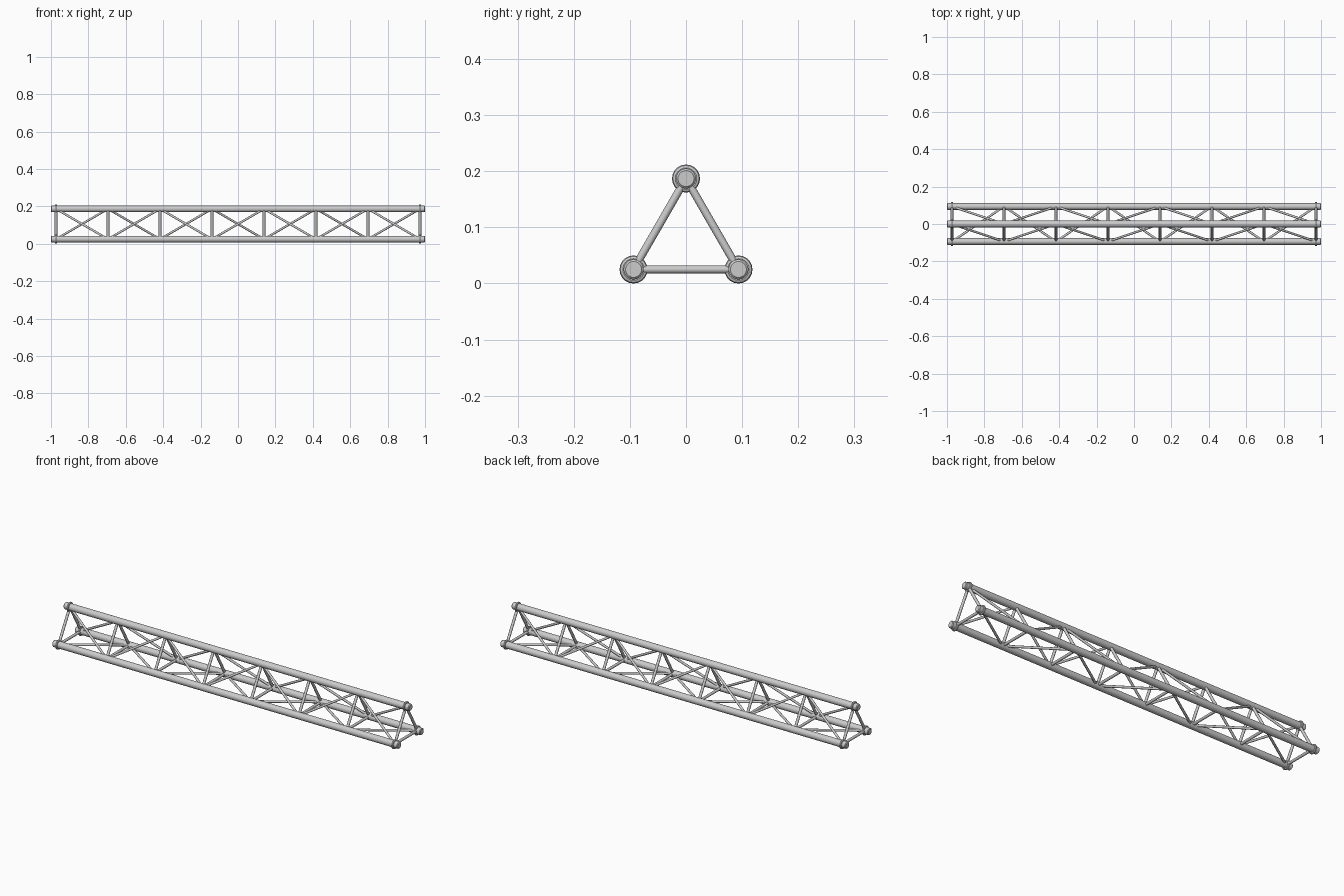
import bpy, bmesh, math
from mathutils import Vector

if "Cube" in bpy.data.objects:
    bpy.data.objects.remove(bpy.data.objects["Cube"])

HALF, END = 1.0, 0.973          # chord half length, end frame position
BAYS = 7
STEP = 2 * END / BAYS
# chord centres (y, z): front, top, back
CHORDS = [(-0.0935, 0.025), (0.0, 0.187), (0.0935, 0.025)]


def point(x, k):
    y, z = CHORDS[k % 3]
    return Vector((x, y, z))


def smooth(ob):
    bpy.ops.object.select_all(action='DESELECT')
    ob.select_set(True)
    bpy.context.view_layer.objects.active = ob
    bpy.ops.object.shade_smooth_by_angle(angle=math.radians(35))


def rod(name, a, b, radius, sides, chamfer=0.0):
    d = b - a
    bpy.ops.mesh.primitive_cylinder_add(vertices=sides, radius=radius, depth=d.length,
                                        location=(a + b) / 2)
    ob = bpy.context.object
    ob.name = name
    ob.rotation_mode = 'QUATERNION'
    ob.rotation_quaternion = d.to_track_quat('Z', 'Y')
    if chamfer:
        bm = bmesh.new()
        bm.from_mesh(ob.data)
        rims = [e for e in bm.edges if abs(e.verts[0].co.z - e.verts[1].co.z) < 1e-5]
        bmesh.ops.bevel(bm, geom=rims, offset=chamfer, segments=1, affect='EDGES')
        bm.to_mesh(ob.data)
        bm.free()
    smooth(ob)
    return ob


# Main chords and their end collars
for k, side in enumerate(("front", "top", "back")):
    rod(f"{side}_chord", point(-HALF, k), point(HALF, k), 0.0178, 24, 0.0035)
    for s, end in ((-1, "left"), (1, "right")):
        bpy.ops.mesh.primitive_torus_add(major_segments=20, minor_segments=8,
                                         major_radius=0.0192, minor_radius=0.0058,
                                         location=point(s * END, k),
                                         rotation=(0, math.pi / 2, 0))
        collar = bpy.context.object
        collar.name = f"{side}_{end}_collar"
        smooth(collar)

# Triangular cross frames
for i in range(BAYS + 1):
    x = -END + i * STEP
    for k in range(3):
        rod(f"frame_{i}_strut_{k}", point(x, k), point(x, k + 1), 0.007, 12)

# Zigzag diagonals on the three faces
for i in range(BAYS):
    x0 = -END + i * STEP
    x1 = x0 + STEP
    for k in range(3):
        a, b = (k + 1, k) if i % 2 == 0 else (k, k + 1)
        rod(f"bay_{i}_diagonal_{k}", point(x0, a), point(x1, b), 0.006, 12)
